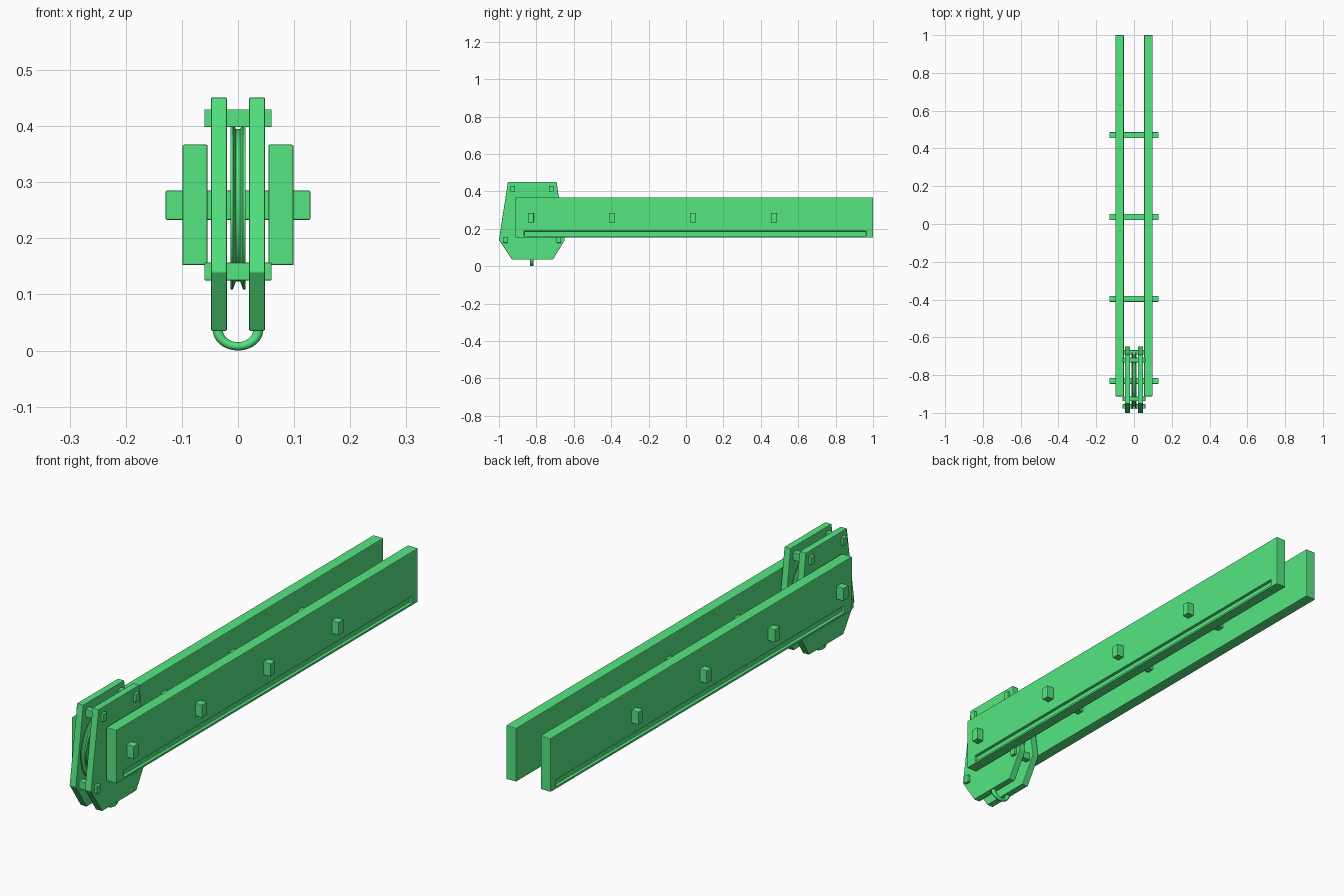
import bpy, bmesh, math

if "Cube" in bpy.data.objects:
    bpy.data.objects.remove(bpy.data.objects["Cube"], do_unlink=True)

green = bpy.data.materials.new("emerald_green")
green.use_nodes = True
COLOR = (0.09, 0.79, 0.22, 1)
green.diffuse_color = COLOR
green.node_tree.nodes["Principled BSDF"].inputs["Base Color"].default_value = COLOR


def finish(name, bm, bevel=0.0):
    bmesh.ops.recalc_face_normals(bm, faces=bm.faces)
    mesh = bpy.data.meshes.new(name)
    bm.to_mesh(mesh)
    bm.free()
    mesh.materials.append(green)
    obj = bpy.data.objects.new(name, mesh)
    bpy.context.collection.objects.link(obj)
    if bevel:
        soften(obj, bevel)
    return obj


def soften(obj, width):
    mod = obj.modifiers.new("soft_edges", "BEVEL")
    mod.width = width
    mod.segments = 2


def box(name, low, high, bevel=0.0):
    bm = bmesh.new()
    bmesh.ops.create_cube(bm, size=1)
    for v in bm.verts:
        v.co = [a + (c + 0.5) * (b - a) for a, b, c in zip(low, high, v.co)]
    return finish(name, bm, bevel)


def bar(name, y, z, half_x, half_y, half_z):
    return box(name, (-half_x, y - half_y, z - half_z),
               (half_x, y + half_y, z + half_z), 0.002)


def spun(name, points, pivot, axis, angle, steps, capped, squash=1.0):
    # Sweep a closed cross-section around an axis
    bm = bmesh.new()
    face = bm.faces.new([bm.verts.new(p) for p in points])
    geom = list(face.verts) + list(face.edges)
    if capped:
        geom.append(face)
    else:
        bmesh.ops.delete(bm, geom=[face], context="FACES_ONLY")
    bmesh.ops.spin(bm, geom=geom, cent=pivot, axis=axis, angle=angle, steps=steps)
    bmesh.ops.remove_doubles(bm, verts=bm.verts, dist=1e-5)
    for v in bm.verts:
        v.co.z = pivot[2] + (v.co.z - pivot[2]) * squash
    obj = finish(name, bm)
    bpy.ops.object.select_all(action="DESELECT")
    obj.select_set(True)
    bpy.context.view_layer.objects.active = obj
    bpy.ops.object.shade_smooth_by_angle()


AXLE_Y, AXLE_Z = -0.83, 0.259
PLATE = [(-0.952, 0.451), (-0.692, 0.451), (-0.648, 0.14),
         (-0.712, 0.035), (-0.93, 0.035), (-1.0, 0.14)]

for side, label in ((1, "left"), (-1, "right")):
    # Long side rail with a shallow slot along its outer face
    xs = sorted((side * 0.054, side * 0.099))
    rail = box(label + "_rail", (xs[0], -0.912, 0.152), (xs[1], 1.0, 0.367))
    xs = sorted((side * 0.087, side * 0.12))
    cutter = box("slot_cutter", (xs[0], -0.865, 0.161), (xs[1], 0.963, 0.187))
    cutter.hide_render = True
    mod = rail.modifiers.new("slot", "BOOLEAN")
    mod.object, mod.operation, mod.solver = cutter, "DIFFERENCE", "EXACT"
    bpy.context.view_layer.objects.active = rail
    bpy.ops.object.modifier_apply(modifier="slot")
    bpy.data.objects.remove(cutter, do_unlink=True)
    soften(rail, 0.003)

    # Cheek plate of the pulley block
    bm = bmesh.new()
    face = bm.faces.new([bm.verts.new((side * 0.02, y, z)) for y, z in PLATE])
    out = bmesh.ops.extrude_face_region(bm, geom=[face])
    moved = [g for g in out["geom"] if isinstance(g, bmesh.types.BMVert)]
    bmesh.ops.translate(bm, verts=moved, vec=(side * 0.028, 0, 0))
    finish(label + "_cheek_plate", bm, 0.002)

# Square cross bars through both rails
for i, y in enumerate((AXLE_Y, -0.396, 0.037, 0.47)):
    bar("axle" if i == 0 else "rail_cross_bar_%d" % i, y, AXLE_Z, 0.129, 0.016, 0.026)

# Corner pins of the pulley block
for i, (y, z) in enumerate(((-0.926, 0.414), (-0.72, 0.414),
                            (-0.966, 0.141), (-0.68, 0.141))):
    bar("block_pin_%d" % (i + 1), y, z, 0.06, 0.012, 0.016)

# Pulley wheel with a grooved rim
half = [(0.013, 0.012), (0.013, 0.15), (0.009, 0.15), (0.004, 0.136)]
section = half + [(-x, r) for x, r in reversed(half)]
spun("pulley_wheel", [(x, AXLE_Y, AXLE_Z + r) for x, r in section],
     (0, AXLE_Y, AXLE_Z), (1, 0, 0), math.tau, 64, False)

# Flattened half ring hanging under the block
RING, TUBE, RING_Z = 0.036, 0.009, 0.037
circle = [(RING + TUBE * math.cos(a), -0.825 + TUBE * math.sin(a), RING_Z)
          for a in (math.tau * i / 16 for i in range(16))]
spun("hanging_ring", circle, (0, -0.825, RING_Z), (0, 1, 0), math.pi, 24, True, 0.82)
